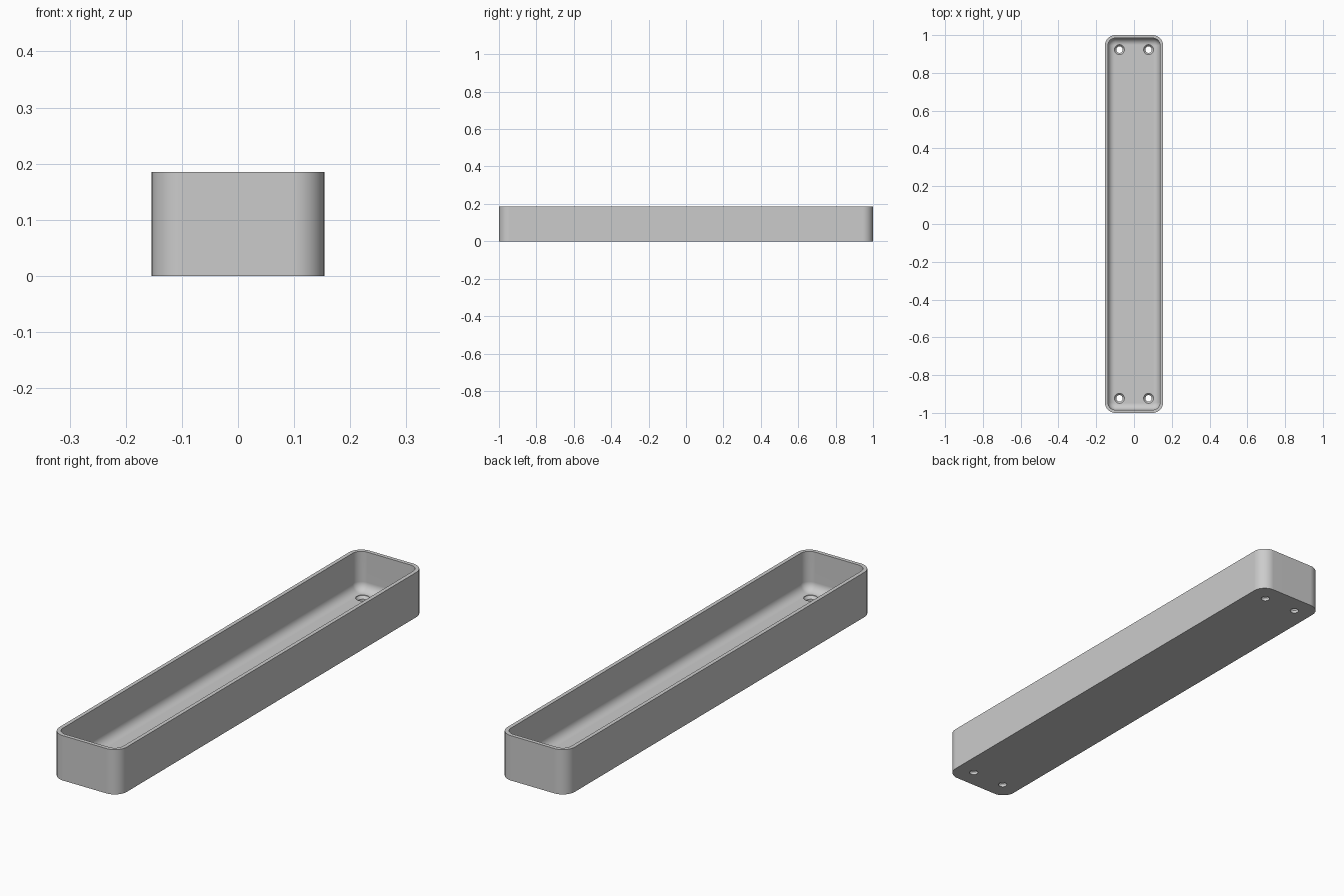
import bpy, bmesh, math

cube = bpy.data.objects.get("Cube")
if cube:
    bpy.data.objects.remove(cube, do_unlink=True)

HALF_X, HALF_Y, HEIGHT = 0.154, 1.0, 0.185
CORNER, WALL, FLOOR, FILLET = 0.055, 0.016, 0.025, 0.035
STEPS = 10

grey = bpy.data.materials.new("light grey")
grey.use_nodes = True
colour = (0.6, 0.6, 0.6, 1)
grey.diffuse_color = colour
grey.node_tree.nodes["Principled BSDF"].inputs["Base Color"].default_value = colour


def rounded_ring(bm, inset, z):
    """Rounded rectangle of vertices, inset from the outer wall."""
    radius = CORNER - inset
    cx, cy = HALF_X - CORNER, HALF_Y - CORNER
    ring = []
    for q, (sx, sy) in enumerate([(1, 1), (-1, 1), (-1, -1), (1, -1)]):
        for i in range(STEPS + 1):
            a = (q + i / STEPS) * math.pi / 2
            ring.append(bm.verts.new((sx * cx + radius * math.cos(a),
                                      sy * cy + radius * math.sin(a), z)))
    return ring


def circle_ring(bm, x, y, radius, z, n=32):
    return [bm.verts.new((x + radius * math.cos(2 * math.pi * i / n),
                          y + radius * math.sin(2 * math.pi * i / n), z)) for i in range(n)]


def loft(bm, rings):
    """Join rings into a closed solid with capped ends."""
    for a, b in zip(rings, rings[1:]):
        for i in range(len(a)):
            j = (i + 1) % len(a)
            bm.faces.new((a[i], a[j], b[j], b[i]))
    bm.faces.new(rings[0][::-1])
    bm.faces.new(rings[-1])


def make_object(name, bm):
    bmesh.ops.recalc_face_normals(bm, faces=bm.faces)
    mesh = bpy.data.meshes.new(name)
    bm.to_mesh(mesh)
    bm.free()
    mesh.materials.append(grey)
    obj = bpy.data.objects.new(name, mesh)
    bpy.context.collection.objects.link(obj)
    return obj


# Tray: outer wall, rim, inner wall, then a fillet down to the floor
bm = bmesh.new()
profile = [(0, 0), (0, HEIGHT), (WALL, HEIGHT)]
for i in range(9):
    a = i / 8 * math.pi / 2
    profile.append((WALL + FILLET * (1 - math.cos(a)),
                    FLOOR + FILLET * (1 - math.sin(a))))
loft(bm, [rounded_ring(bm, inset, z) for inset, z in profile])
tray = make_object("tray", bm)

# Countersunk screw holes near the four corners
bm = bmesh.new()
for sx in (-1, 1):
    for sy in (-1, 1):
        sink = [(0.017, -0.02), (0.017, 0.012), (0.0265, FLOOR - 0.002), (0.0265, FLOOR + 0.01)]
        loft(bm, [circle_ring(bm, sx * 0.077, sy * 0.923, r, z) for r, z in sink])
cutter = make_object("screw_hole_cutter", bm)
cutter.hide_render = True

bpy.ops.object.select_all(action="DESELECT")
tray.select_set(True)
bpy.context.view_layer.objects.active = tray
cut = tray.modifiers.new("screw holes", "BOOLEAN")
cut.operation, cut.solver, cut.object = "DIFFERENCE", "EXACT", cutter
bpy.ops.object.modifier_apply(modifier=cut.name)
bpy.data.objects.remove(cutter, do_unlink=True)

# Smooth curves with flat panels kept flat
bpy.ops.object.shade_smooth_by_angle(angle=math.radians(30))
weighted = tray.modifiers.new("flat panels", "WEIGHTED_NORMAL")
weighted.keep_sharp = True
